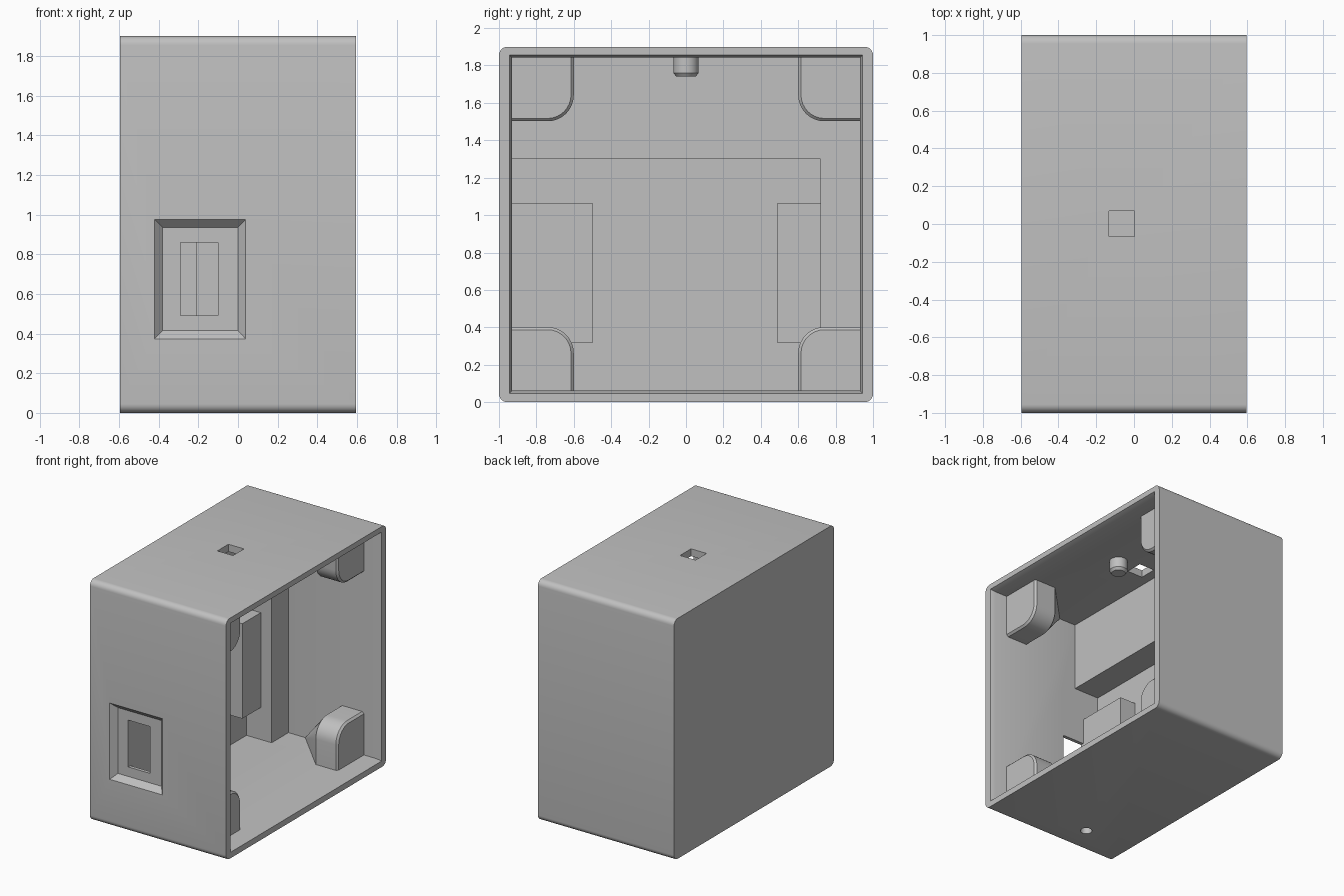
import bpy, bmesh, math

if "Cube" in bpy.data.objects:
    bpy.data.objects.remove(bpy.data.objects["Cube"], do_unlink=True)

grey = bpy.data.materials.new("plain grey")
grey.use_nodes = True
tone = (0.53, 0.53, 0.53, 1)
grey.diffuse_color = tone
grey.node_tree.nodes["Principled BSDF"].inputs["Base Color"].default_value = tone


def loft(name, rings):
    """Closed solid through rings that have equal point counts."""
    bm = bmesh.new()
    loops = [[bm.verts.new(p) for p in ring] for ring in rings]
    n = len(loops[0])
    for a, b in zip(loops, loops[1:]):
        for i in range(n):
            j = (i + 1) % n
            bm.faces.new((a[i], a[j], b[j], b[i]))
    bm.faces.new(loops[0][::-1])
    bm.faces.new(loops[-1])
    bmesh.ops.recalc_face_normals(bm, faces=bm.faces)
    mesh = bpy.data.meshes.new(name)
    bm.to_mesh(mesh)
    bm.free()
    mesh.materials.append(grey)
    obj = bpy.data.objects.new(name, mesh)
    bpy.context.collection.objects.link(obj)
    return obj


def rect_x(x, y0, y1, z0, z1):
    return [(x, y0, z0), (x, y1, z0), (x, y1, z1), (x, y0, z1)]


def rect_y(y, x0, x1, z0, z1):
    return [(x0, y, z0), (x1, y, z0), (x1, y, z1), (x0, y, z1)]


def box(name, x0, x1, y0, y1, z0, z1):
    return loft(name, [rect_x(x0, y0, y1, z0, z1), rect_x(x1, y0, y1, z0, z1)])


def circle(x, y, z, r, n=32):
    return [(x + r * math.cos(math.tau * i / n), y + r * math.sin(math.tau * i / n), z)
            for i in range(n)]


def smooth(obj):
    bpy.ops.object.select_all(action="DESELECT")
    obj.select_set(True)
    bpy.context.view_layer.objects.active = obj
    bpy.ops.object.shade_smooth_by_angle(angle=math.radians(30))


def cut(target, cutter):
    cutter.hide_render = True
    mod = target.modifiers.new("cut", "BOOLEAN")
    mod.operation, mod.solver, mod.object = "DIFFERENCE", "EXACT", cutter
    bpy.context.view_layer.objects.active = target
    bpy.ops.object.modifier_apply(modifier=mod.name)
    bpy.data.objects.remove(cutter, do_unlink=True)


HALF, TOP = 0.595, 1.9
IN_Y, IN_Z0, IN_Z1 = 0.93, 0.062, 1.842


# Outer shell with rounded long edges
def shell_ring(x, r=0.045, seg=6):
    pts = []
    corners = [(1 - r, TOP - r), (-1 + r, TOP - r), (-1 + r, r), (1 - r, r)]
    for k, (cy, cz) in enumerate(corners):
        for i in range(seg + 1):
            a = math.pi / 2 * (k + i / seg)
            pts.append((x, cy + r * math.cos(a), cz + r * math.sin(a)))
    return pts


shell = loft("housing_shell", [shell_ring(-HALF), shell_ring(HALF)])

# Cavity, deeper recess in its floor, and bevelled rim
cut(shell, box("cavity", -0.21, 0.7, -IN_Y, IN_Y, IN_Z0, IN_Z1))
cut(shell, box("floor_recess", -0.43, -0.1, -IN_Y, 0.72, IN_Z0, 1.3))
g = 0.03
cut(shell, loft("rim_bevel", [
    rect_x(0.555, -IN_Y, IN_Y, IN_Z0, IN_Z1),
    rect_x(0.635, -IN_Y - g, IN_Y + g, IN_Z0 - g, IN_Z1 + g)]))

# Front socket: sloped frame and slot
cut(shell, loft("socket_frame", [
    rect_y(-1.04, -0.46, 0.075, 0.335, 1.015),
    rect_y(-0.957, -0.38, 0.0, 0.415, 0.935)]))
cut(shell, box("socket_slot", -0.29, -0.10, -1.1, -0.85, 0.49, 0.86))

# Square hole in the top and round hole in the bottom
cut(shell, box("top_hole", -0.133, 0.003, -0.067, 0.07, 1.7, 2.0))
cut(shell, loft("bottom_hole", [circle(-0.18, -0.765, z, 0.043) for z in (-0.1, 0.2)]))
smooth(shell)

# Raised pads on the recess floor
box("front_pad", -0.45, -0.29, -0.94, -0.5, 0.315, 1.065)
box("back_pad", -0.45, -0.305, 0.49, 0.73, 0.315, 1.065)


# Corner posts: rounded inner corner, bevelled end, tapered root
def post_ring(x, sy, upper, inset=0, scale=1):
    w, h, r = 0.34 - inset, 0.35 - inset, 0.14 - inset
    uv = [(0, 0), (w, 0)]
    for i in range(9):
        a = math.pi / 2 * i / 8
        uv.append((w - r + r * math.cos(a), h - r + r * math.sin(a)))
    uv.append((0, h))
    z0, dz = (IN_Z1 + 0.01, -1) if upper else (IN_Z0 - 0.01, 1)
    return [(x, sy * (0.94 - u * scale), z0 + dz * v * scale) for u, v in uv]


for sy, side in ((-1, "front"), (1, "back")):
    for upper in (False, True):
        name = f"{side}_{'upper' if upper else 'lower'}_post"
        smooth(loft(name, [
            post_ring(-0.07, sy, upper, scale=0.01),
            post_ring(0.26, sy, upper),
            post_ring(0.435, sy, upper),
            post_ring(0.45, sy, upper, inset=0.015)]))

# Peg hanging from the ceiling
smooth(loft("ceiling_peg", [
    circle(0.15, 0, 1.86, 0.067), circle(0.15, 0, 1.76, 0.067),
    circle(0.15, 0, 1.74, 0.052)]))
